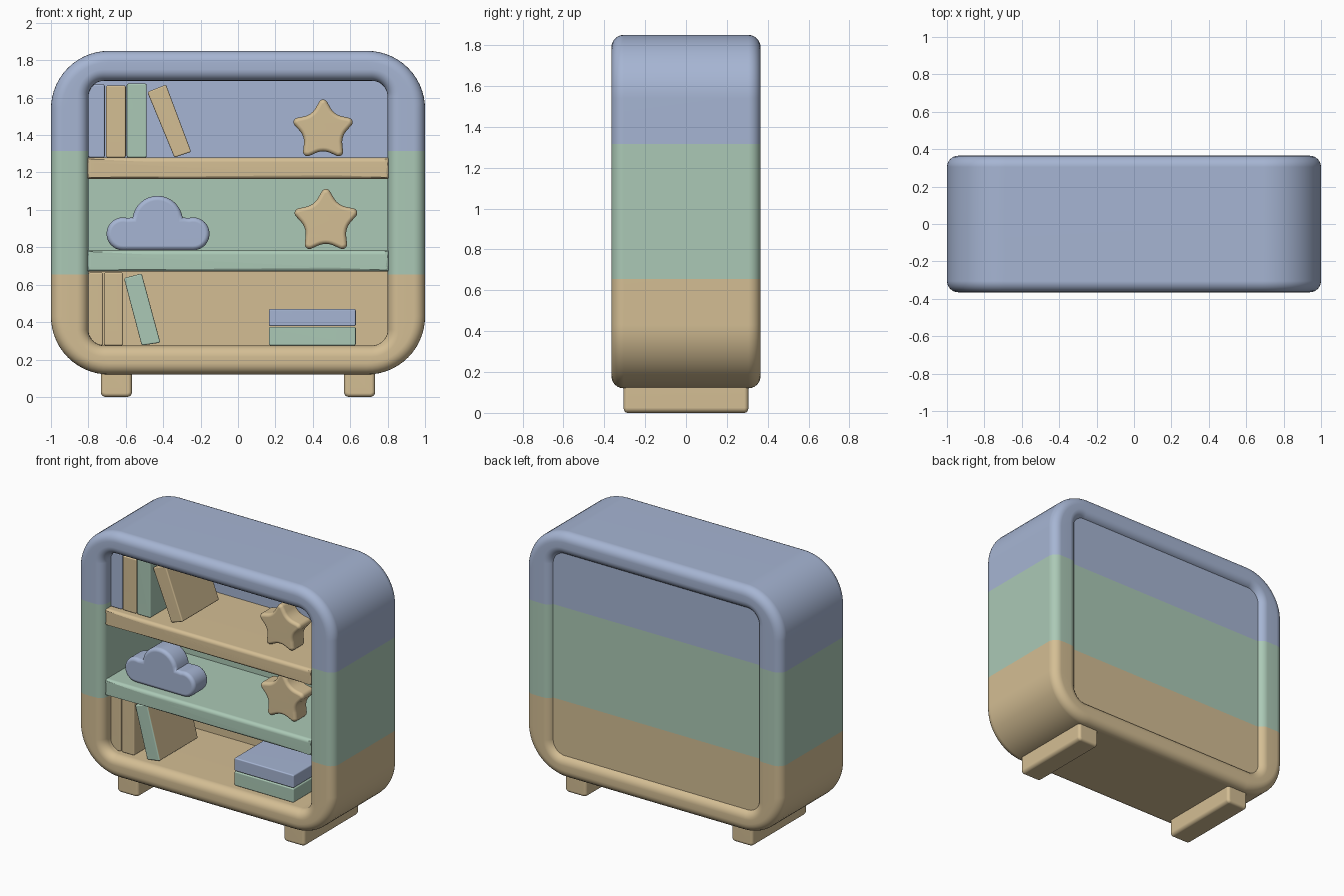
import bpy, bmesh, math
from mathutils import Vector

if "Cube" in bpy.data.objects:
    bpy.data.objects.remove(bpy.data.objects["Cube"])


def material(name, r, g, b):
    lin = [((c / 255 + 0.055) / 1.055) ** 2.4 for c in (r, g, b)]
    m = bpy.data.materials.new(name)
    m.diffuse_color = (*lin, 1)
    m.use_nodes = True
    m.node_tree.nodes["Principled BSDF"].inputs["Base Color"].default_value = m.diffuse_color
    return m


TAN = material("warm_tan", 212, 190, 148)
GREEN = material("soft_green", 171, 201, 182)
BLUE = material("dusty_blue", 166, 181, 211)


def rounded(pts, r, seg=6):
    """Polygon with circular corners; r is the cut distance along each side."""
    pts = [Vector(p) for p in pts]
    out = []
    for i, p in enumerate(pts):
        u = (pts[i - 1] - p).normalized()
        v = (pts[(i + 1) % len(pts)] - p).normalized()
        a, b, w = p + u * r, p + v * r, math.sin(u.angle(v) / 2)
        for k in range(seg + 1):
            t = k / seg
            c = ((1 - t) ** 2, 2 * w * t * (1 - t), t * t)
            out.append((a * c[0] + p * c[1] + b * c[2]) / sum(c))
    return out


def rect(x0, x1, z0, z1):
    return [(x0, z0), (x1, z0), (x1, z1), (x0, z1)]


def inset(pts, d):
    """Move a counter-clockwise outline inwards by d."""
    out = []
    for i, p in enumerate(pts):
        e = (p - pts[i - 1]).normalized()
        f = (pts[(i + 1) % len(pts)] - p).normalized()
        n = Vector((-e.y - f.y, e.x + f.x)).normalized()
        out.append(p + n * d / max(0.5, n.dot(Vector((-e.y, e.x)))))
    return out


def rim(pts, y0, y1, b, sign=1, seg=4):
    """Rings along y with rounded front and back edges."""
    front = []
    for k in range(seg + 1):
        a = k / seg * math.pi / 2
        front.append((b * (1 - math.sin(a)), b * (1 - math.cos(a))))
    steps = [(i, y0 + h) for i, h in front] + [(i, y1 - h) for i, h in reversed(front)]
    return [[(p.x, y, p.y) for p in inset(pts, i * sign)] for i, y in steps]


def loft(name, rings, mats, closed=False, cuts=(), rule=None):
    bm = bmesh.new()
    vs = [[bm.verts.new(c) for c in ring] for ring in rings]
    n = len(vs[0])
    for k in range(0 if closed else 1, len(vs)):
        for i in range(n):
            j = (i + 1) % n
            bm.faces.new((vs[k - 1][i], vs[k - 1][j], vs[k][j], vs[k][i]))
    if not closed:
        bm.faces.new(vs[0])
        bm.faces.new(vs[-1])
    for z in cuts:
        bmesh.ops.bisect_plane(bm, geom=bm.verts[:] + bm.edges[:] + bm.faces[:],
                               plane_co=(0, 0, z), plane_no=(0, 0, 1))
    bmesh.ops.recalc_face_normals(bm, faces=bm.faces[:])
    bm.normal_update()
    if rule:
        for f in bm.faces:
            f.material_index = rule(f)
    me = bpy.data.meshes.new(name)
    bm.to_mesh(me)
    bm.free()
    for m in mats:
        me.materials.append(m)
    me.shade_smooth()
    me.set_sharp_from_angle(angle=math.radians(40))
    ob = bpy.data.objects.new(name, me)
    bpy.context.collection.objects.link(ob)
    ob.modifiers.new("weighted_normals", 'WEIGHTED_NORMAL').keep_sharp = True
    return ob


def solid(name, pts, y0, y1, b, mat, corner=None, seg=4):
    return loft(name, rim(rounded(pts, corner or b * 1.2, seg), y0, y1, b), [mat])


BANDS = [TAN, GREEN, BLUE]


def band(z, low, high):
    return (z > low) + (z > high)


# Outer frame: rounded ring in three colour bands
outer = rounded(rect(-1, 1, 0.12, 1.85), 0.31, 14)
inner = rounded(rect(-0.8, 0.8, 0.275, 1.69), 0.085, 14)
rings = rim(outer, -0.365, 0.365, 0.06, 1, 6) + rim(inner, -0.365, 0.365, 0.06, -1, 6)[::-1]
loft("frame", rings, BANDS, True, (0.655, 1.315),
     lambda f: band(f.calc_center_median().z, 0.655, 1.315))

# Back panel: inside colours change at the shelves, outside with the frame
panel = rect(-0.84, 0.84, 0.23, 1.73)
loft("back_panel", [[(x, y, z) for x, z in panel] for y in (0.29, 0.33)], BANDS, False,
     (0.655, 0.73, 1.22, 1.315),
     lambda f: band(f.calc_center_median().z, *((0.73, 1.22) if f.normal.y < -0.5 else (0.655, 1.315))))

# Shelves
solid("upper_shelf", rect(-0.81, 0.81, 1.165, 1.28), -0.335, 0.31, 0.025, TAN, 0.006)
solid("lower_shelf", rect(-0.81, 0.81, 0.67, 0.785), -0.335, 0.31, 0.025, GREEN, 0.006)

# Feet
for side, s in (("left", -1), ("right", 1)):
    solid(side + "_foot", rect(s * 0.65 - 0.083, s * 0.65 + 0.083, 0, 0.17),
          -0.305, 0.305, 0.02, TAN, 0.025)

# Upright books
for name, x0, x1, z0, z1, mat in (
        ("upper_book_1", -0.80, -0.712, 1.28, 1.67, BLUE),
        ("upper_book_2", -0.706, -0.60, 1.28, 1.665, TAN),
        ("upper_book_3", -0.595, -0.488, 1.28, 1.675, GREEN),
        ("lower_book_1", -0.80, -0.722, 0.275, 0.665, TAN),
        ("lower_book_2", -0.716, -0.615, 0.275, 0.665, TAN)):
    solid(name, rect(x0, x1, z0, z1), -0.28, 0.15, 0.008, mat)

# Leaning books
solid("upper_leaning_book", [(-0.34, 1.28), (-0.25, 1.31), (-0.385, 1.67), (-0.485, 1.63)],
      -0.26, 0.15, 0.008, TAN)
lean = solid("lower_leaning_book", [(-0.515, 0.275), (-0.415, 0.29), (-0.515, 0.66), (-0.61, 0.635)],
             -0.28, 0.15, 0.008, GREEN)
lean.data.materials.append(TAN)
for f in lean.data.polygons:
    f.material_index = int(f.normal.x > 0.9)

# Stacked books
solid("stacked_book_bottom", rect(0.165, 0.63, 0.275, 0.375), -0.28, 0.07, 0.008, GREEN)
solid("stacked_book_top", rect(0.165, 0.63, 0.378, 0.47), -0.28, 0.07, 0.008, BLUE)


# Star ornaments
def star(name, x, z, r):
    pts = []
    for i in range(10):
        a = math.pi / 2 + i * math.pi / 5
        q = r * (1.1 if i % 2 == 0 else 0.6)
        pts.append((x + q * math.cos(a), z + q * math.sin(a)))
    solid(name, pts, -0.19, -0.05, 0.022, TAN, r * 0.24, 6)


star("upper_star", 0.455, 1.425, 0.172)
star("lower_star", 0.47, 0.937, 0.182)

# Cloud ornament: outline of three arcs, counter-clockwise
outline = []
for cx, cz, r, a0, a1 in ((-0.24, 0.872, 0.088, -90, 105), (-0.43, 0.94, 0.135, 8, 172),
                          (-0.615, 0.872, 0.088, 75, 270)):
    for k in range(17):
        a = math.radians(a0 + (a1 - a0) * k / 16)
        outline.append(Vector((cx + r * math.cos(a), cz + r * math.sin(a))))
loft("cloud", rim(outline, -0.27, -0.11, 0.025), [BLUE])
